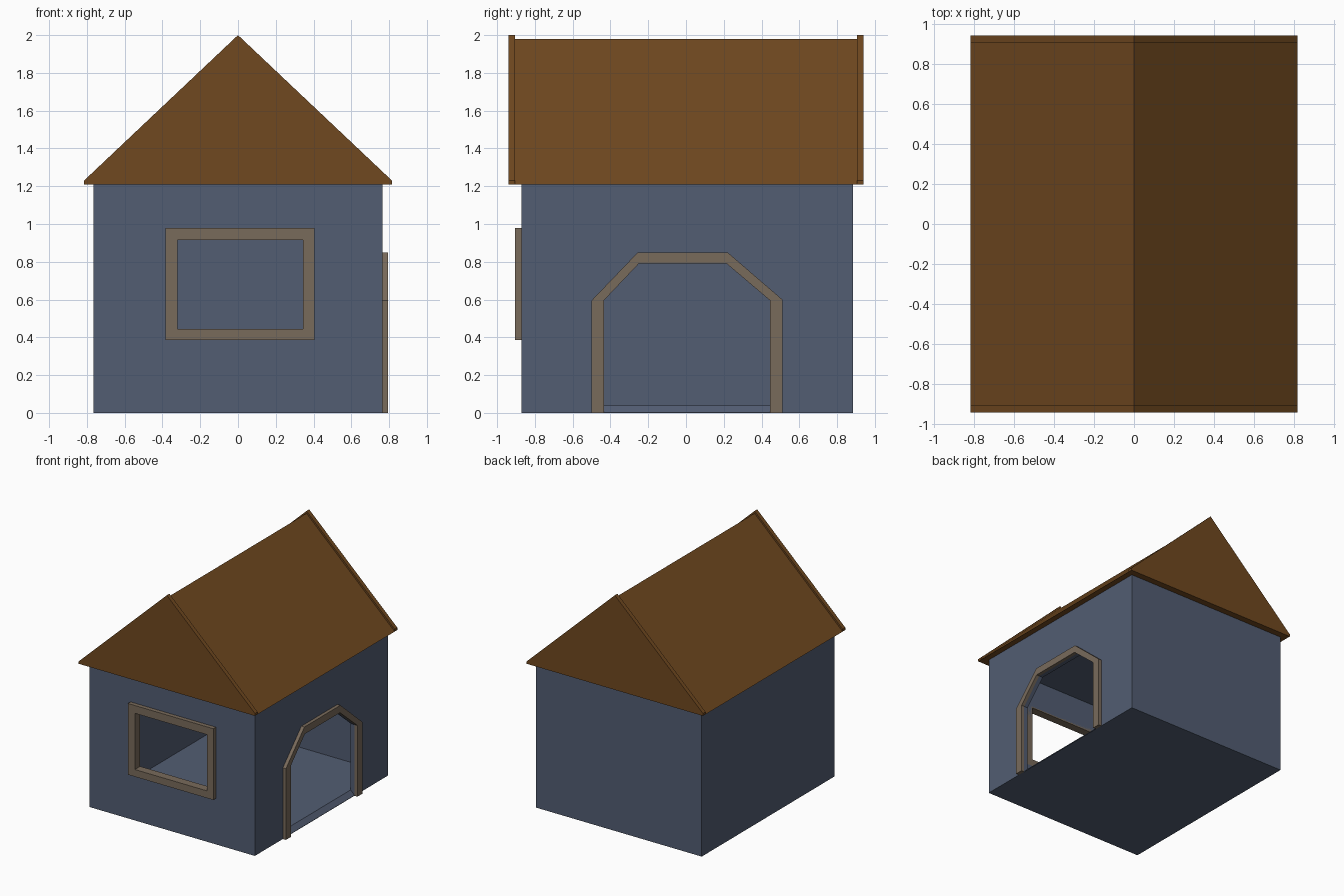
import bpy, bmesh

if "Cube" in bpy.data.objects:
    bpy.data.objects.remove(bpy.data.objects["Cube"])


def material(name, rgb):
    m = bpy.data.materials.new(name)
    m.diffuse_color = (*rgb, 1)
    m.use_nodes = True
    m.node_tree.nodes["Principled BSDF"].inputs["Base Color"].default_value = m.diffuse_color
    return m


BLUE = material("wall_blue", (0.085, 0.11, 0.17))
BROWN = material("roof_brown", (0.16, 0.065, 0.014))
WOOD = material("trim_wood", (0.19, 0.145, 0.105))


def prism(name, pts, axis, a, b, mat=None):
    """Extrude a closed profile from a to b; points are (y, z) for X, (x, z) for Y."""
    bm = bmesh.new()
    place = (lambda p, d: (d, *p)) if axis == 'X' else (lambda p, d: (p[0], d, p[1]))
    lo = [bm.verts.new(place(p, a)) for p in pts]
    hi = [bm.verts.new(place(p, b)) for p in pts]
    bm.faces.new(lo)
    bm.faces.new(hi)
    n = len(pts)
    for i in range(n):
        j = (i + 1) % n
        bm.faces.new((lo[i], lo[j], hi[j], hi[i]))
    bmesh.ops.recalc_face_normals(bm, faces=bm.faces)
    me = bpy.data.meshes.new(name)
    bm.to_mesh(me)
    bm.free()
    ob = bpy.data.objects.new(name, me)
    bpy.context.collection.objects.link(ob)
    if mat:
        me.materials.append(mat)
    return ob


def rect(x0, x1, z0, z1):
    return [(x0, z0), (x1, z0), (x1, z1), (x0, z1)]


def cut(target, cutter):
    mod = target.modifiers.new("cut", 'BOOLEAN')
    mod.operation = 'DIFFERENCE'
    mod.solver = 'EXACT'
    mod.object = cutter
    cutter.hide_render = True
    bpy.context.view_layer.objects.active = target
    bpy.ops.object.modifier_apply(modifier=mod.name)
    bpy.data.objects.remove(cutter)


# Profiles of the door and window openings
door_in = [(-0.435, 0), (-0.435, 0.595), (-0.25, 0.79), (0.215, 0.79), (0.445, 0.595), (0.445, 0)]
door_out = [(-0.5, 0), (-0.5, 0.595), (-0.255, 0.85), (0.22, 0.85), (0.51, 0.6), (0.51, 0)]

# Hollow body with floor and ceiling
walls = prism("walls", rect(-0.765, 0.765, 0, 1.21), 'Y', -0.87, 0.885, BLUE)
cut(walls, prism("room_cutter", rect(-0.73, 0.73, 0.04, 1.17), 'Y', -0.835, 0.85, BLUE))
cut(walls, prism("window_cutter", rect(-0.33, 0.355, 0.435, 0.925), 'Y', -0.95, -0.8, BLUE))

# Doorway with a sloping sill
door_cutter = prism("door_cutter", door_in, 'X', 0.72, 0.78, BLUE)
for v in door_cutter.data.vertices:
    if v.co.z < 0.01:
        v.co.z = 0.003 + 0.037 * (0.765 - v.co.x) / 0.035
cut(walls, door_cutter)

# Door surround
prism("door_frame", door_out + door_in[::-1], 'X', 0.765, 0.793, WOOD)

# Window surround, reaching through the wall
frame = prism("window_frame", rect(-0.385, 0.405, 0.385, 0.98), 'Y', -0.905, -0.835, WOOD)
cut(frame, prism("pane_cutter", rect(-0.32, 0.345, 0.445, 0.915), 'Y', -1, -0.7, WOOD))

# Roof with a raised gable board at each end
prism("roof", [(-0.815, 1.21), (0.815, 1.21), (0, 1.98)], 'Y', -0.905, 0.905, BROWN)
gable = [(-0.815, 1.21), (0.815, 1.21), (0.815, 1.23), (0, 2.0), (-0.815, 1.23)]
for name, s in (("front_gable", -1), ("back_gable", 1)):
    prism(name, gable, 'Y', s * 0.905, s * 0.94, BROWN)
